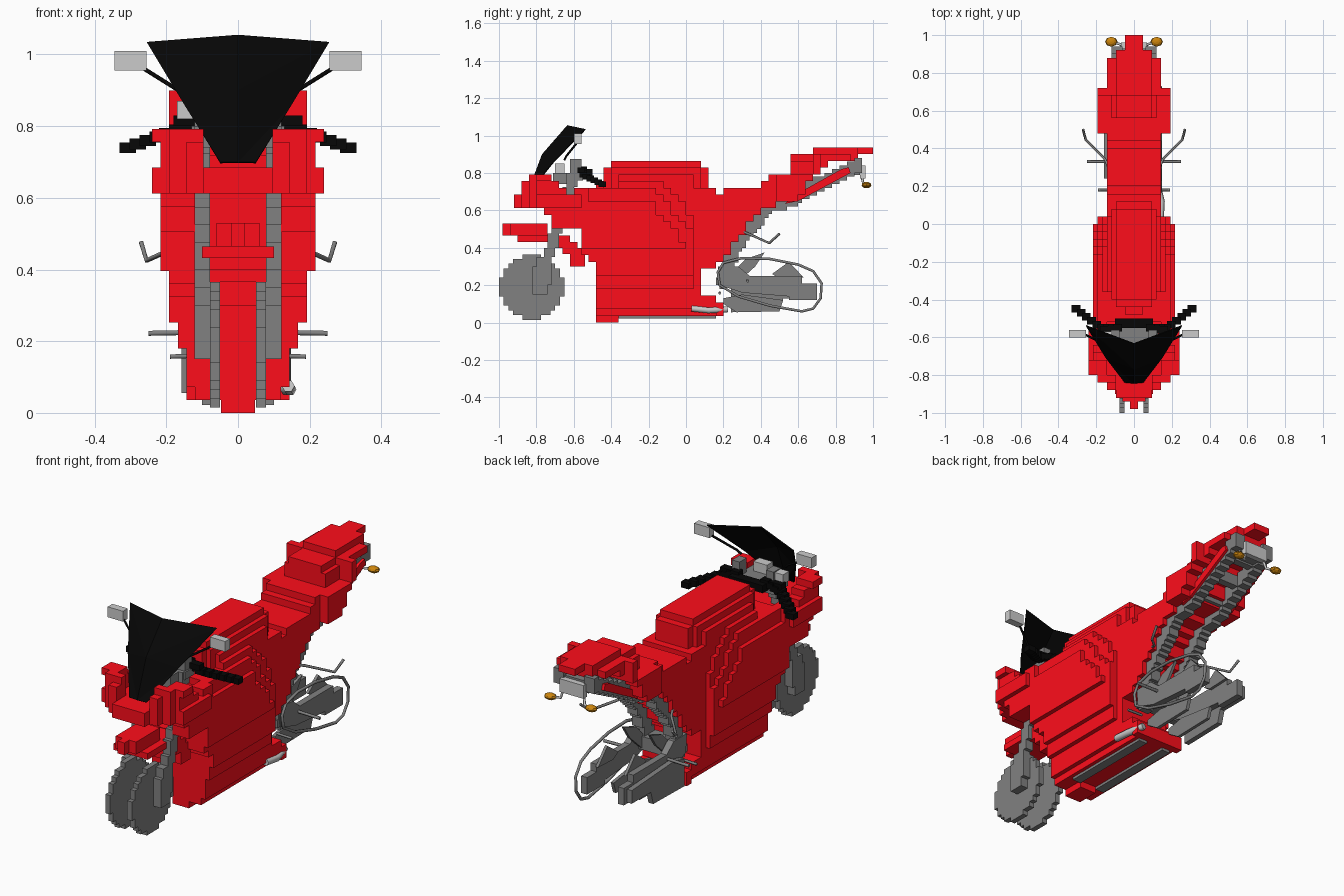
import bpy, bmesh, math
from mathutils import Vector
from mathutils.geometry import intersect_point_line

if "Cube" in bpy.data.objects:
    bpy.data.objects.remove(bpy.data.objects["Cube"])


def material(name, rgb):
    m = bpy.data.materials.new(name)
    m.diffuse_color = (*rgb, 1)
    m.use_nodes = True
    m.node_tree.nodes["Principled BSDF"].inputs["Base Color"].default_value = m.diffuse_color
    return m


RED = material("red_paint", (1.0, 0.004, 0.011))
BLACK = material("black", (0.002, 0.002, 0.002))
AMBER = material("amber", (0.62, 0.24, 0.004))
STEEL = material("dark_steel", (0.22, 0.22, 0.22))


def finish(name, bm, mat=None, mirror=False):
    bmesh.ops.recalc_face_normals(bm, faces=bm.faces)
    me = bpy.data.meshes.new(name)
    bm.to_mesh(me)
    bm.free()
    ob = bpy.data.objects.new(name, me)
    bpy.context.collection.objects.link(ob)
    if mat:
        me.materials.append(mat)
    if mirror:
        ob.modifiers.new("mirror", 'MIRROR')
    return ob


def blocks(name, test, lo, hi, cell, mat=None):
    """Stepped solid: fills every grid cell whose centre passes the test; symmetric in x."""
    n = [max(1, round((hi[a] - lo[a]) / cell[a])) for a in range(3)]
    at = lambda k, o: tuple(lo[a] + (k[a] + o) * cell[a] for a in range(3))
    full = {(i, j, k) for i in range(n[0]) for j in range(n[1]) for k in range(n[2])
            if test(*at((i, j, k), 0.5))}
    bm, verts = bmesh.new(), {}
    for c in full:
        for a in range(3):
            for s in (0, 1):
                near = list(c)
                near[a] += 2 * s - 1
                # cells on the centre plane are closed by the mirrored half
                if tuple(near) in full or (a == 0 and near[0] < 0 and lo[0] == 0):
                    continue
                b, d = (a + 1) % 3, (a + 2) % 3
                quad = []
                for u, v in ((0, 0), (1, 0), (1, 1), (0, 1)):
                    p = list(c)
                    p[a] += s
                    p[b] += u
                    p[d] += v
                    p = tuple(p)
                    if p not in verts:
                        verts[p] = bm.verts.new(at(p, 0))
                    quad.append(verts[p])
                bm.faces.new(quad if s else quad[::-1])
    return finish(name, bm, mat, True)


def plate(name, pts, x0, x1, mat=STEEL, mirror=True):
    """Side profile (y, z) extruded across x."""
    bm = bmesh.new()
    f = bm.faces.new([bm.verts.new((x0, y, z)) for y, z in pts])
    r = bmesh.ops.extrude_face_region(bm, geom=[f])
    bmesh.ops.translate(bm, vec=(x1 - x0, 0, 0),
                        verts=[v for v in r['geom'] if isinstance(v, bmesh.types.BMVert)])
    return finish(name, bm, mat, mirror)


def box(name, x, y, z, mat=STEEL, mirror=True):
    return plate(name, [(y[0], z[0]), (y[1], z[0]), (y[1], z[1]), (y[0], z[1])], x[0], x[1], mat, mirror)


def tube(name, pts, r, mat=STEEL, mirror=True, closed=False):
    cu = bpy.data.curves.new(name, 'CURVE')
    cu.dimensions, cu.bevel_depth, cu.bevel_resolution, cu.use_fill_caps = '3D', r, 1, True
    sp = cu.splines.new('POLY')
    sp.points.add(len(pts) - 1)
    for p, q in zip(sp.points, pts):
        p.co = (*q, 1)
    sp.use_cyclic_u = closed
    ob = bpy.data.objects.new(name, cu)
    me = bpy.data.meshes.new_from_object(ob)
    bpy.data.objects.remove(ob)
    bm = bmesh.new()
    bm.from_mesh(me)
    return finish(name, bm, mat, mirror)


def lerp(table, t):
    for (a, va), (b, vb) in zip(table, table[1:]):
        if t <= b:
            return va + (vb - va) * max(0, (t - a) / (b - a))
    return table[-1][1]


def inside(poly, y, z):
    hit = False
    for (ya, za), (yb, zb) in zip(poly, poly[1:] + poly[:1]):
        if (za > z) != (zb > z) and y < ya + (z - za) / (zb - za) * (yb - ya):
            hit = not hit
    return hit


def near_path(path, r, y, z):
    for a, b in zip(path, path[1:]):
        q, t = intersect_point_line(Vector((y, z, 0)), Vector((*a, 0)), Vector((*b, 0)))
        t = min(1, max(0, t))
        if (Vector((y, z)) - Vector(a).lerp(Vector(b), t)).length < r:
            return True
    return False


# Bodywork: fairing, tank, seat and tail in one stepped shell
SIDE = [(-.47, 0), (-.36, 0), (-.36, .036), (.22, .036), (.22, .11), (.06, .17), (.06, .27), (.165, .27),
        (.17, .33), (.24, .38), (.26, .44), (.38, .57), (.45, .62), (.6, .66), (.64, .74), (.72, .79),
        (.77, .85), (.86, .87), (1, .9), (1, .94), (.77, .935), (.57, .9), (.56, .8), (.44, .77), (.38, .73),
        (.22, .73), (.2, .7), (.15, .7), (.12, .8), (.05, .87), (-.37, .875), (-.42, .81), (-.5, .72),
        (-.62, .70), (-.68, .75), (-.75, .8), (-.83, .8), (-.9, .7), (-.9, .6), (-.76, .6), (-.7, .52),
        (-.56, .49), (-.56, .36), (-.47, .3)]
WIDTH_Z = [(0, .055), (.034, .055), (.036, .11), (.1, .145), (.2, .157), (.25, .185), (.38, .19), (.42, .215),
           (.62, .215), (.7, .19), (.8, .14), (.86, .09), (.88, .07)]
NOSE_Y = [(-.92, .06), (-.84, .17), (-.76, .25), (-.56, .25)]
REAR_Y = [(.04, .15), (.49, .15), (.5, .185), (.7, .185), (.71, .145), (.87, .145),
          (.88, .1), (.93, .1), (.94, .056)]
TANK_Y = [(-.1, .215), (.14, .14)]


def body(x, y, z):
    if not inside(SIDE, y, z):
        return False
    if y < -.5 and z > .44:                       # nose with open cockpit and fork gap
        w = lerp(NOSE_Y, y)
        if z < .6 or .67 < z < .74 or y > -.58:
            w = min(w, .215)
        if z < .6:
            return .125 < x < w
        return x < w and not (z > .68 and x < (.14 if y > -.8 else .1))
    if y < .16:                                   # fairing and tank narrow towards the seat
        w = min(lerp(WIDTH_Z, z), .215 if y < .04 else .15)
        if z > .4:
            w = min(w, lerp(TANK_Y, y + .8 * (z - .5)))
        if z > .72:                               # rounded front and back of the tank
            w = min(w, (y + .52) * .9, .06 + (.16 - y) * .7)
        return x < w
    w = lerp(REAR_Y, y)
    if .5 < y < .7 and z > .79:
        w = .125 if z < .87 else .1
    elif .7 < y < .87 and z > .9:
        w = .1
    return x < w


blocks("bodywork", body, (0, -.92, 0), (.288, 1, .936), (.024, .04, .036), RED)


# Front mudguard wrapped over the wheel
def mudguard(x, y, z):
    r = math.hypot(y + .825, z - .19)
    top = y < -.72 and .47 < z < .53 and x < (.06 if y > -.94 else .03)
    return top or (.25 < r < .34 and .31 < z < .47 and y > -.9 and x < (.11 if z > .42 or y > -.7 else .06))


blocks("front_mudguard", mudguard, (0, -.98, .30), (.12, -.54, .53), (.02, .04, .0329), RED)

# Front wheel discs and forks
blocks("front_wheel", lambda x, y, z: math.hypot(y + .825, z - .19) < .167,
       (.05, -1, .015), (.078, -.65, .365), (.028, .025, .025), STEEL)
FORK = [(-.79, .21), (-.68, .52), (-.585, .85)]
blocks("front_forks", lambda x, y, z: near_path(FORK, .028, y, z) or near_path([(-.78, .2), (-.76, .3)], .05, y, z),
       (.078, -.9, .15), (.122, -.5, .9), (.044, .02, .025), STEEL)
box("fork_clamp", (-.13, .13), (-.63, -.55), (.76, .80), mirror=False)
box("instrument_panel", (-.1, .1), (-.71, -.62), (.74, .80), mirror=False)
box("instrument_dial", (-.02, .06), (-.70, -.65), (.79, .85), None, False)
box("key_block", (-.17, -.1), (-.62, -.57), (.82, .87), None, False)

# Handlebars: a chain of blocks
for i in range(9):
    t = i / 8
    x, y, z = .08 + .22 * t, -.55 + max(0, t - .4) * .17, .82 - .08 * t
    box("handlebar_%d" % i, (x - .016, x + .03), (y - .02, y + .02), (z - .015, z + .015), BLACK)
box("handlebar_mount", (-.1, .1), (-.55, -.5), (.78, .82), BLACK, False)
box("brake_lever", (.1, .18), (-.58, -.54), (.80, .83), BLACK)

# Mirrors
tube("mirror_stalk", [(.13, -.65, .87), (.15, -.64, .89), (.27, -.58, .965)], .006, BLACK)
box("mirror", (.255, .345), (-.6, -.56), (.955, 1.01), None)

# Windscreen: faceted sheet, rows from base to top as (centre, edge)
rows = [((0, -.845, .70), (.05, -.84, .70)), ((0, -.77, .90), (.15, -.71, .86)),
        ((0, -.635, 1.055), (.255, -.54, 1.035))]
bm = bmesh.new()
grid = [[bm.verts.new(p) for p in (c, e)] for c, e in rows]
for a, b in zip(grid, grid[1:]):
    bm.faces.new((a[0], a[1], b[1]))
    bm.faces.new((a[0], b[1], b[0]))
screen = finish("windscreen", bm, BLACK, True)
screen.modifiers.new("thickness", 'SOLIDIFY').thickness = .006

# Rear subframe
LOWER = [(.2, .22), (.26, .4), (.45, .63), (.58, .65)]
blocks("subframe", lambda x, y, z: near_path(LOWER, .033, y, z),
       (.06, .14, .16), (.12, .64, .7), (.03, .02, .02), STEEL)
blocks("tail_rails", lambda x, y, z: near_path([(.55, .67), (.93, .84)], .04 if x > .06 else .025, y, z)
       and (x > .05 or int(y * 25) % 3 == 0),
       (0, .5, .6), (.12, .96, .9), (.03, .04, .02), STEEL)
plate("tail_trim", [(.53, .635), (.6, .65), (.88, .80), (.87, .83), (.83, .82), (.57, .675)], .115, .135, RED)

# Swingarm
plate("swingarm", [(.18, .2), (.3, .16), (.55, .14), (.55, .12), (.7, .12), (.7, .21), (.62, .21), (.62, .25),
                   (.34, .25), (.28, .3), (.17, .3)], .09, .125)
plate("swingarm_brace", [(.22, .24), (.32, .34), (.42, .375), (.37, .30), (.26, .2)], .07, .085)
plate("swingarm_fin", [(.46, .26), (.55, .325), (.63, .24), (.5, .235)], .075, .09)
plate("swingarm_lower", [(.2, .1), (.2, .13), (.3, .15), (.52, .12), (.5, .06), (.27, .055)], .06, .078)
box("swingarm_pivot", (-.12, .12), (.17, .27), (.2, .27), mirror=False)
plate("left_arm_cover", [(.24, .055), (.5, .06), (.52, .13), (.68, .13), (.68, .2), (.32, .22), (.24, .2)],
      -.158, -.13, STEEL, False)

# Chain loop on the right side
loop = [(.17, .27), (.2, .32), (.3, .345), (.45, .34), (.6, .31), (.68, .275), (.725, .21), (.72, .13),
        (.68, .075), (.62, .06), (.45, .09), (.28, .14), (.18, .2)]
tube("chain", [(.14, y, z) for y, z in loop], .008, STEEL, False, True)

# Footpegs, hangers and stubs
tube("rear_peg_hanger", [(.12, .27, .5), (.155, .345, .47), (.255, .445, .425), (.27, .5, .475)], .007)
tube("footpeg", [(.1, .33, .225), (.25, .33, .222)], .008)
tube("pedal_stub", [(.1, .18, .16), (.19, .18, .157)], .007)

# Exhaust and under-tray
tube("exhaust_tip", [(.12, .22, .07), (.145, .12, .065), (.14, .03, .075)], .018, None, False)
box("under_tray", (.05, .1), (-.36, .16), (.022, .038))

# Plate holder, rear light and indicators
box("tail_light", (-.08, .08), (.86, .93), (.79, .85), mirror=False)
box("plate_holder", (-.07, .07), (.93, .96), (.77, .84), None, False)
tube("indicator_stalk", [(.06, .94, .78), (.07, .95, .735), (.1, .96, .735)], .007, None)
bm = bmesh.new()
bmesh.ops.create_uvsphere(bm, u_segments=8, v_segments=6, radius=1)
bmesh.ops.scale(bm, vec=(.033, .026, .017), verts=bm.verts)
bmesh.ops.translate(bm, vec=(.12, .965, .735), verts=bm.verts)
finish("indicator", bm, AMBER, True)
